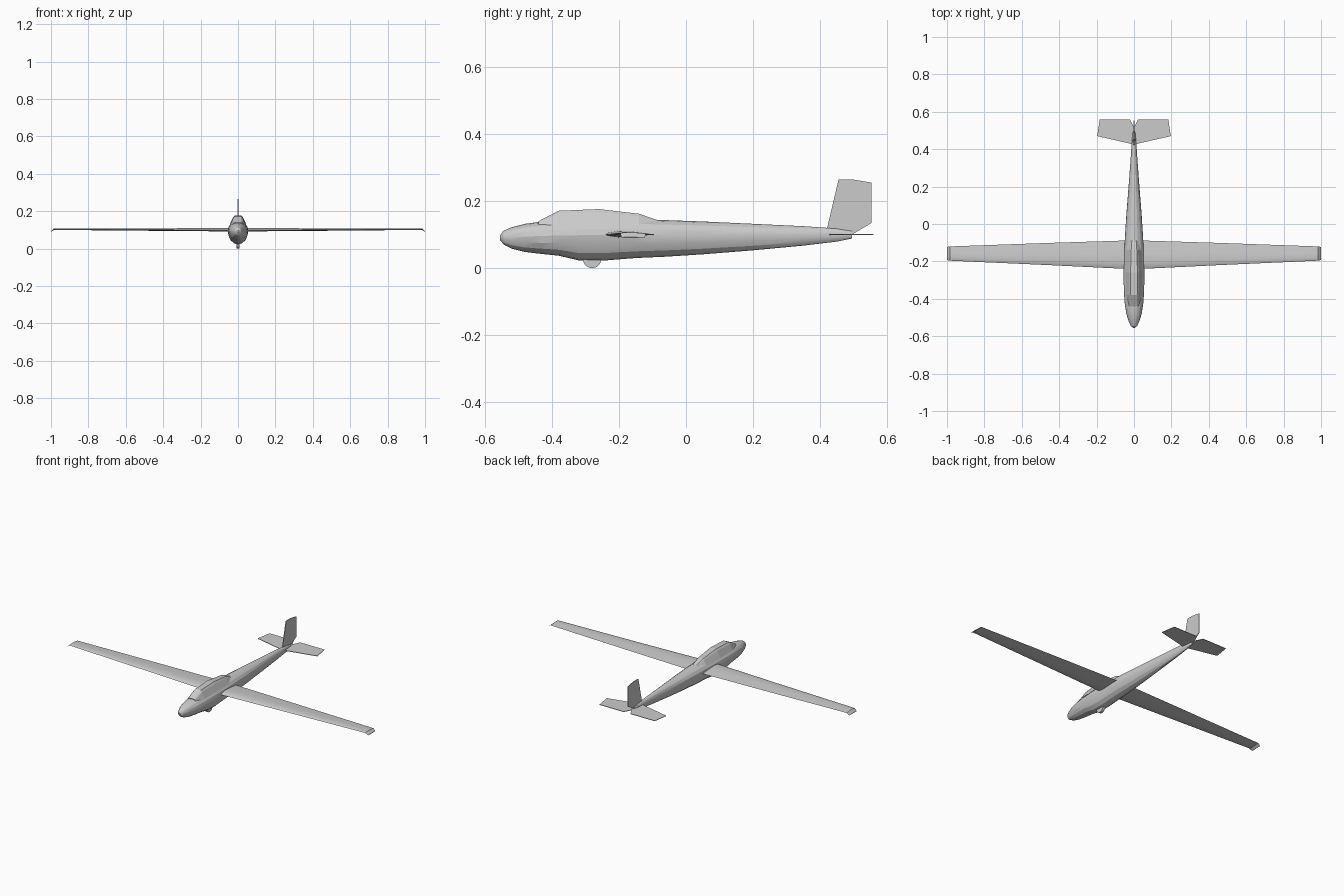
import bpy, bmesh, math
from mathutils import Vector

if "Cube" in bpy.data.objects:
    bpy.data.objects.remove(bpy.data.objects["Cube"])


def make_object(name, bm, smooth=None):
    bmesh.ops.recalc_face_normals(bm, faces=bm.faces)
    mesh = bpy.data.meshes.new(name)
    bm.to_mesh(mesh)
    bm.free()
    obj = bpy.data.objects.new(name, mesh)
    bpy.context.collection.objects.link(obj)
    if smooth:
        bpy.ops.object.select_all(action='DESELECT')
        obj.select_set(True)
        bpy.context.view_layer.objects.active = obj
        bpy.ops.object.shade_smooth_by_angle(angle=math.radians(smooth))
    return obj


def loft(name, rings, smooth=None):
    """Skin a list of closed rings and cap both ends."""
    bm = bmesh.new()
    rows = [[bm.verts.new(p) for p in ring] for ring in rings]
    n = len(rows[0])
    for a, b in zip(rows, rows[1:]):
        for i in range(n):
            j = (i + 1) % n
            bm.faces.new((a[i], a[j], b[j], b[i]))
    bm.faces.new(rows[0])
    bm.faces.new(rows[-1])
    return make_object(name, bm, smooth)


def plate(name, outline, thickness):
    """Thin panel extruded evenly to both sides of a flat outline."""
    bm = bmesh.new()
    face = bm.faces.new([bm.verts.new(p) for p in outline])
    face.normal_update()
    shift = face.normal * thickness
    bmesh.ops.translate(bm, verts=bm.verts, vec=-shift / 2)
    top = bmesh.ops.extrude_face_region(bm, geom=[face], use_keep_orig=True)
    bmesh.ops.translate(bm, vec=shift, verts=[v for v in top["geom"] if isinstance(v, bmesh.types.BMVert)])
    return make_object(name, bm)


def mirror(obj):
    mod = obj.modifiers.new("mirror", 'MIRROR')
    mod.use_axis[0] = True
    mod.use_mirror_merge = False


# Fuselage stations: y, half width, bottom z, widest z, top z
stations = [
    (-0.555, 0.005, 0.084, 0.090, 0.097), (-0.545, 0.017, 0.071, 0.091, 0.111),
    (-0.52, 0.029, 0.058, 0.092, 0.122), (-0.48, 0.041, 0.048, 0.094, 0.132),
    (-0.43, 0.049, 0.042, 0.096, 0.139), (-0.38, 0.053, 0.037, 0.097, 0.142),
    (-0.32, 0.055, 0.023, 0.098, 0.145), (-0.25, 0.055, 0.022, 0.098, 0.146),
    (-0.15, 0.053, 0.030, 0.098, 0.146), (-0.06, 0.048, 0.034, 0.098, 0.143),
    (0.05, 0.041, 0.041, 0.098, 0.139), (0.2, 0.029, 0.053, 0.099, 0.132),
    (0.35, 0.018, 0.067, 0.099, 0.125), (0.45, 0.011, 0.079, 0.099, 0.118),
    (0.495, 0.006, 0.088, 0.100, 0.111)]
SIDES = 16
rings = []
for y, w, low, mid, high in stations:
    ring = []
    for i in range(SIDES):
        a = 2 * math.pi * i / SIDES
        s = math.sin(a)
        z = mid + s * ((high - mid) if s > 0 else (mid - low))
        ring.append((w * math.cos(a), y, z))
    rings.append(ring)
loft("fuselage", rings, 20)

# Canopy stations: y, top half width, base half width, base z, top z
canopy = [(-0.44, 0.020, 0.026, 0.128, 0.140), (-0.38, 0.022, 0.042, 0.127, 0.171),
          (-0.26, 0.023, 0.045, 0.128, 0.176), (-0.14, 0.019, 0.041, 0.127, 0.162),
          (-0.085, 0.014, 0.026, 0.125, 0.143)]
loft("canopy", [[(-b, y, lo), (b, y, lo), (t * 1.15, y, hi - (hi - lo) * 0.2),
                 (t * 0.8, y, hi), (-t * 0.8, y, hi), (-t * 1.15, y, hi - (hi - lo) * 0.2)]
                for y, t, b, lo, hi in canopy])

# Landing wheel half sunk in the belly
bm = bmesh.new()
bmesh.ops.create_cone(bm, cap_ends=True, segments=20, radius1=0.028, radius2=0.028, depth=0.016)
for v in bm.verts:
    v.co = Vector((v.co.z, v.co.x - 0.28, v.co.y + 0.028))
make_object("landing_wheel", bm, 30)

# Wings: an airfoil section lofted from root to drooped tip, then mirrored
airfoil = [(0, 0), (0.06, 0.3), (0.25, 0.55), (0.55, 0.45), (1, 0),
           (0.55, -0.3), (0.25, -0.45), (0.06, -0.25)]
wing_sections = [(0.0, -0.242, -0.087, 0.100, 0.019), (0.45, -0.220, -0.101, 0.101, 0.013),
                 (0.985, -0.196, -0.120, 0.103, 0.007), (1.0, -0.192, -0.123, 0.091, 0.003)]
wing = loft("wing", [[(x, lead + (trail - lead) * u, z + t * v) for u, v in airfoil]
                     for x, lead, trail, z, t in wing_sections], 25)
mirror(wing)

# Tailplane halves with a notch for the rudder
tail = plate("tailplane", [(0, 0.425, 0.1), (0.197, 0.47, 0.1), (0.183, 0.56, 0.1),
                           (0.022, 0.56, 0.1), (0, 0.515, 0.1)], 0.003)
mirror(tail)

# Vertical fin and rudder
plate("fin", [(0, 0.42, 0.115), (0, 0.455, 0.264), (0, 0.5, 0.264), (0, 0.553, 0.255),
              (0, 0.553, 0.134), (0, 0.495, 0.1)], 0.004)
